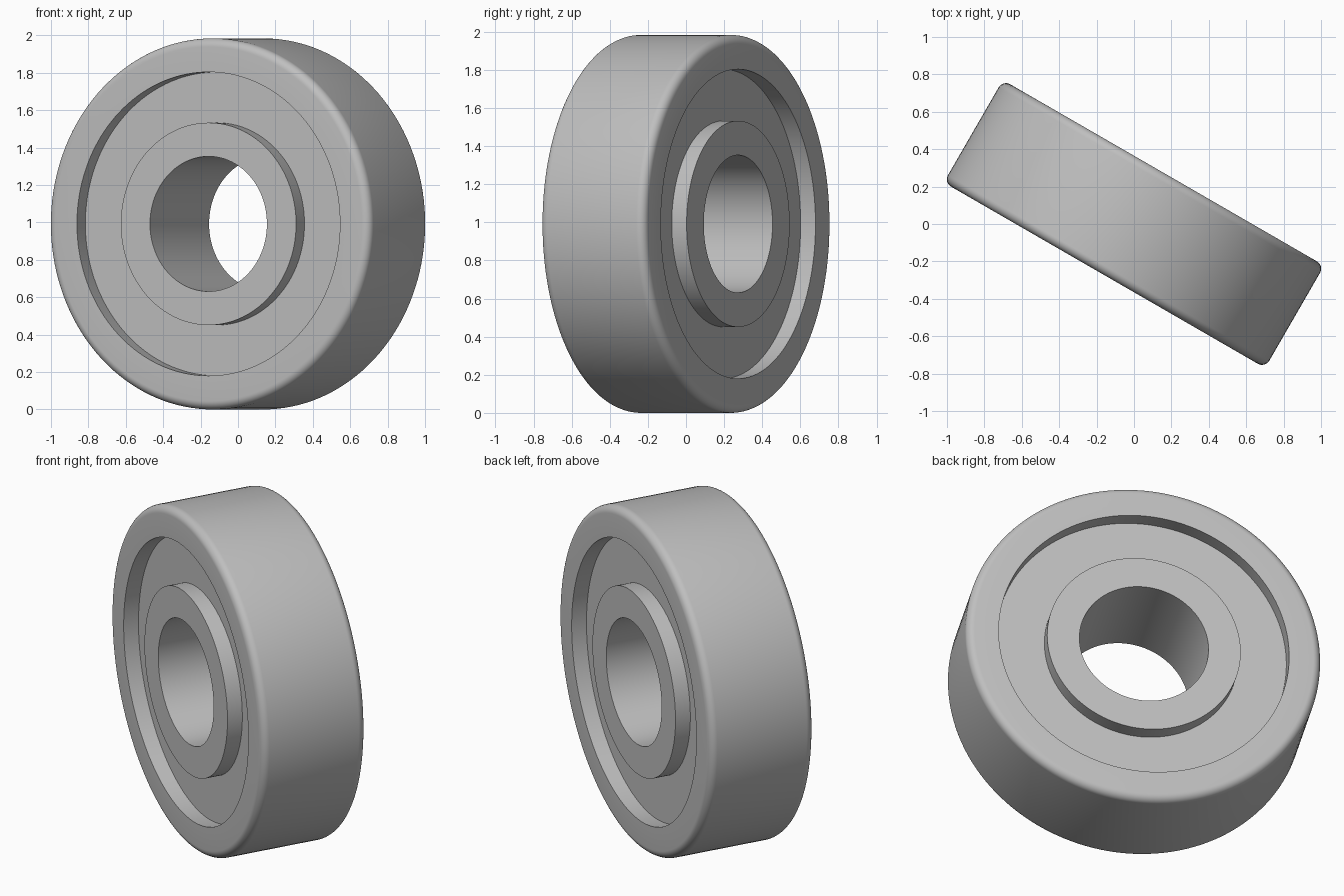
import bpy
import bmesh
import math
from mathutils import Matrix, Vector

cube = bpy.data.objects.get("Cube")
if cube:
    bpy.data.objects.remove(cube, do_unlink=True)

STEPS = 144
OUTER_R, RACE_R, HUB_R, BORE_R = 0.992, 0.812, 0.541, 0.361
HALF_WIDTH, RECESS, FILLET = 0.316, 0.09, 0.045

# Brushed steel, shared by every part
steel = bpy.data.materials.new("steel grey")
steel.use_nodes = True
colour = (0.52, 0.52, 0.52, 1)
steel.diffuse_color = colour
steel.node_tree.nodes["Principled BSDF"].inputs["Base Color"].default_value = colour

# The axle lies level and is turned 30 degrees from the y axis
placement = (Matrix.Translation((0, 0, OUTER_R))
             @ Matrix.Rotation(math.radians(-30), 4, 'Z')
             @ Matrix.Rotation(math.radians(-90), 4, 'X'))


def ring(name, inner, outer, half, fillet=0):
    """Revolve a rectangular section, rounding its outer corners if asked."""
    profile = [(inner, -half)]
    if fillet:
        for side in (-1, 1):
            for i in range(9):
                a = math.radians(90 * i / 8)
                a = a - math.pi / 2 if side < 0 else a
                profile.append((outer - fillet + fillet * math.cos(a),
                                side * (half - fillet) + fillet * math.sin(a)))
    else:
        profile += [(outer, -half), (outer, half)]
    profile.append((inner, half))

    bm = bmesh.new()
    verts = [bm.verts.new((r, 0, z)) for r, z in profile]
    edges = [bm.edges.new((v, verts[i - 1])) for i, v in enumerate(verts)]
    bmesh.ops.spin(bm, geom=verts + edges, cent=Vector(), axis=(0, 0, 1),
                   angle=math.tau, steps=STEPS)
    bmesh.ops.remove_doubles(bm, verts=bm.verts, dist=0.0001)
    bmesh.ops.recalc_face_normals(bm, faces=bm.faces)
    mesh = bpy.data.meshes.new(name)
    bm.to_mesh(mesh)
    bm.free()
    mesh.materials.append(steel)

    obj = bpy.data.objects.new(name, mesh)
    bpy.context.collection.objects.link(obj)
    obj.matrix_world = placement
    bpy.ops.object.select_all(action='DESELECT')
    obj.select_set(True)
    bpy.context.view_layer.objects.active = obj
    bpy.ops.object.shade_smooth_by_angle(angle=math.radians(30))


# Outer race with rounded rim, recessed shield, and inner race around the bore
ring("outer_race", RACE_R, OUTER_R, HALF_WIDTH, FILLET)
ring("shield", HUB_R, RACE_R, HALF_WIDTH - RECESS)
ring("inner_race", BORE_R, HUB_R, HALF_WIDTH)
